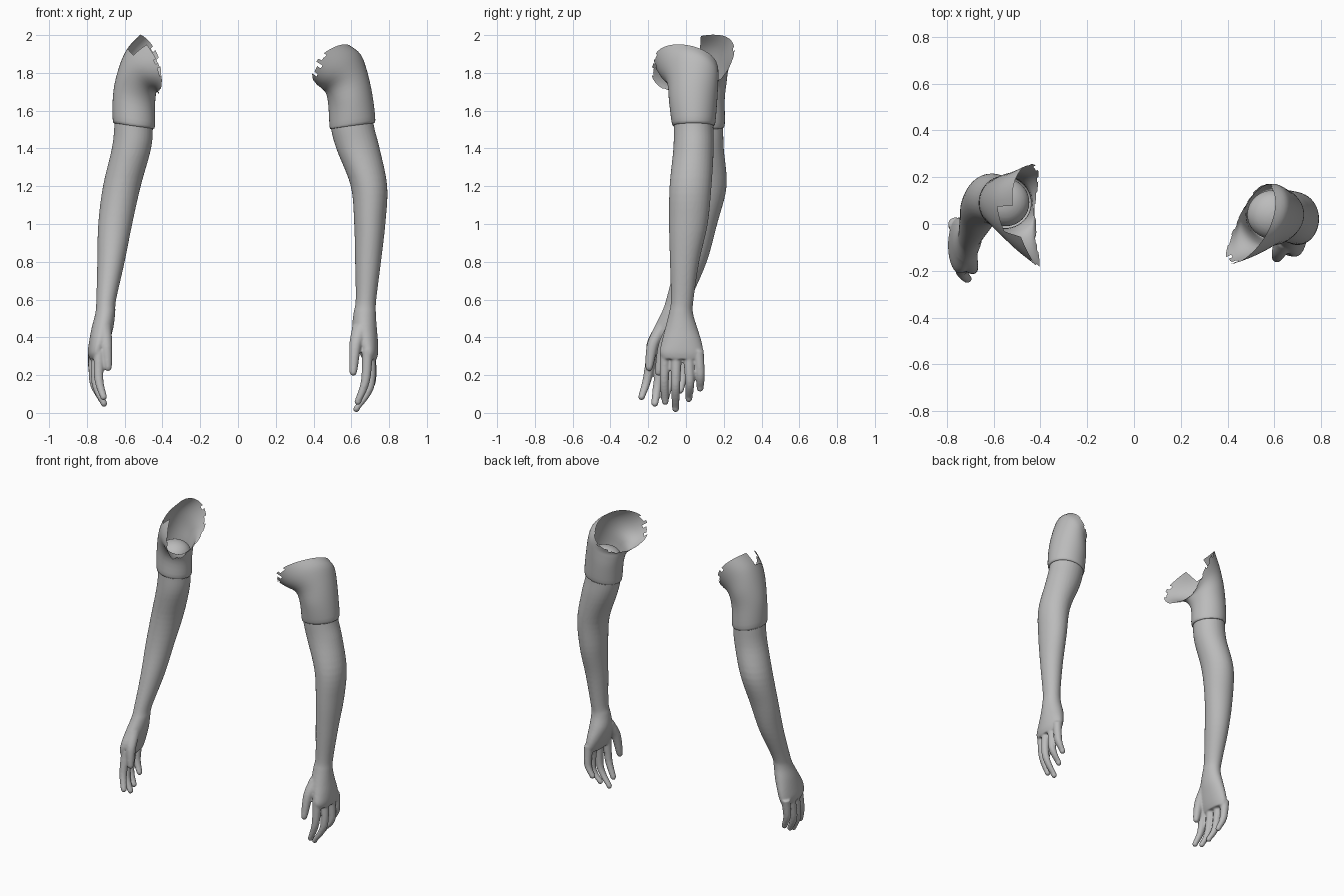
import bpy, bmesh, math, random
from mathutils import Vector

random.seed(4)
grey = bpy.data.materials.new("plain grey")
grey.diffuse_color = (0.5, 0.5, 0.5, 1)


def smooth_path(keys, steps):
    """Catmull-Rom through equal-length tuples of numbers."""
    out, n = [], len(keys)
    for k in range(n - 1):
        p = [keys[max(k - 1, 0)], keys[k], keys[k + 1], keys[min(k + 2, n - 1)]]
        for s in range(steps):
            t = s / steps
            out.append([0.5 * (2 * b + (c - a) * t + (2 * a - 5 * b + 4 * c - d) * t * t
                               + (3 * b - a - 3 * c + d) * t ** 3) for a, b, c, d in zip(*p)])
    return out + [list(keys[-1])]


def loft(bm, rings, capped=True):
    """Skin a list of point loops; returns the face rows."""
    loops = [[bm.verts.new(p) for p in r] for r in rings]
    n, rows = len(loops[0]), []
    for a, b in zip(loops, loops[1:]):
        rows.append([bm.faces.new((a[i], a[(i + 1) % n], b[(i + 1) % n], b[i])) for i in range(n)])
    if capped:
        bm.faces.new(loops[0][::-1])
        bm.faces.new(loops[-1])
    return rows


def ellipse(cx, cy, rx, ry, z, n):
    return [(cx + rx * math.cos(2 * math.pi * i / n), cy + ry * math.sin(2 * math.pi * i / n), z)
            for i in range(n)]


def finish(bm, name):
    bmesh.ops.recalc_face_normals(bm, faces=bm.faces)
    me = bpy.data.meshes.new(name)
    bm.to_mesh(me)
    bm.free()
    me.materials.append(grey)
    ob = bpy.data.objects.new(name, me)
    bpy.context.collection.objects.link(ob)
    me.shade_smooth()
    return ob


def make_arm(name, sections, fingers):
    bm = bmesh.new()
    # rounded shoulder end, hidden in the sleeve
    z, x0, x1, y0, y1 = sections[0]
    cx, cy, rx, ry = (x0 + x1) / 2, (y0 + y1) / 2, (x1 - x0) / 2, (y1 - y0) / 2
    rings = []
    for f in (0.99, 0.95, 0.87, 0.75, 0.6, 0.4, 0.2):
        k = math.sqrt(1 - f * f)
        rings.append(ellipse(cx, cy, rx * k, ry * k, z + 0.08 * f, 32))
    # upper arm, forearm and palm as one stack of ellipses: z, x range, y range
    rings += [ellipse((x0 + x1) / 2, (y0 + y1) / 2, (x1 - x0) / 2, (y1 - y0) / 2, z, 32)
              for z, x0, x1, y0, y1 in smooth_path(sections, 5)]
    loft(bm, rings)
    # fingers and thumb with rounded tips
    for k, keys in enumerate(fingers):
        base, tip = (0.046, 0.020) if k == 4 else (0.030, 0.019)
        pts = smooth_path(keys, 8)
        rings = []
        for j, (x, y, z) in enumerate(pts):
            r = base + (tip - base) * j / (len(pts) - 1)
            rings.append(ellipse(x, y, r, r, z, 14))
        for f in (0.5, 0.87, 0.99):
            k = r * math.sqrt(1 - f * f)
            rings.append(ellipse(x, y, k, k, z - r * f, 14))
        loft(bm, rings)
    ob = finish(bm, name)
    # fuse the parts into one skin
    mod = ob.modifiers.new("fuse", 'REMESH')
    mod.mode, mod.voxel_size, mod.use_smooth_shade = 'VOXEL', 0.0065, True
    mod = ob.modifiers.new("relax", 'SMOOTH')
    mod.factor, mod.iterations = 0.5, 6


def make_sleeve(name, keys, bite, n=44):
    # each key ring: outer, front, inner, back point
    rings = []
    for row in smooth_path([sum(k, ()) for k in keys], 4):
        o, f, i, b = (Vector(row[j:j + 3]) for j in (0, 3, 6, 9))
        ring = []
        for s in range(n):
            a = 2 * math.pi * s / n
            ring.append((o + f + i + b) / 4 + (o - i) / 2 * math.cos(a) + (f - b) / 2 * math.sin(a)
                        + (o + i - f - b) / 4 * math.cos(2 * a))
        rings.append(ring)
    bm = bmesh.new()
    rows = loft(bm, rings, capped=False)
    # torn edge around the armhole, with a deeper bite at the front of the shoulder
    torn = set()
    for s in range(1, n - 8):
        depth = bite if s < 5 else random.choice((0, 0, 1, 1, 2)) if s > 7 else 0
        torn.update(rows[-1 - d][s] for d in range(depth))
    bmesh.ops.delete(bm, geom=list(torn), context='FACES')
    finish(bm, name)


# arm on the -x side
make_arm("right_arm",
         [(1.65, -.652, -.447, -.01, .195), (1.52, -.655, -.45, -.01, .197), (1.40, -.668, -.46, -.01, .20),
          (1.20, -.715, -.515, 0, .215),
          (1.0, -.74, -.56, -.015, .165), (.8, -.745, -.60, -.055, .11), (.6, -.75, -.645, -.105, .025),
          (.53, -.755, -.65, -.13, .01), (.45, -.775, -.66, -.17, .02), (.38, -.788, -.68, -.205, .028),
          (.32, -.795, -.70, -.21, .028), (.285, -.785, -.715, -.19, .015)],
         [[(-.735, -.178, .33), (-.737, -.205, .18), (-.712, -.235, .085)],
          [(-.75, -.12, .32), (-.75, -.15, .15), (-.71, -.165, .05)],
          [(-.762, -.06, .32), (-.762, -.09, .16), (-.722, -.11, .07)],
          [(-.765, 0, .32), (-.765, -.015, .2), (-.735, -.03, .12)],
          [(-.715, -.12, .46), (-.698, -.175, .36), (-.688, -.195, .24)]])
make_sleeve("right_sleeve", [
    ((-.648, .09, 1.535), (-.555, -.008, 1.52), (-.457, .09, 1.505), (-.555, .19, 1.515)),
    ((-.663, .09, 1.55), (-.555, -.02, 1.535), (-.44, .09, 1.515), (-.555, .205, 1.525)),
    ((-.66, .09, 1.70), (-.55, -.02, 1.66), (-.44, .09, 1.62), (-.55, .205, 1.66)),
    ((-.63, .09, 1.83), (-.53, -.06, 1.75), (-.435, .08, 1.68), (-.53, .215, 1.75)),
    ((-.585, .10, 1.93), (-.48, -.125, 1.80), (-.43, .05, 1.70), (-.48, .225, 1.82)),
    ((-.52, .11, 2.0), (-.415, -.18, 1.83), (-.42, .02, 1.69), (-.42, .25, 1.88))], 4)

# arm on the +x side
make_arm("left_arm",
         [(1.65, .483, .705, -.065, .145), (1.52, .49, .72, -.065, .145), (1.40, .52, .75, -.067, .147),
          (1.20, .597, .79, -.087, .135),
          (1.0, .615, .78, -.09, .115), (.8, .62, .757, -.085, .07), (.6, .623, .732, -.08, .04),
          (.53, .612, .73, -.09, .037), (.45, .605, .735, -.11, .06), (.38, .62, .741, -.128, .082),
          (.32, .642, .742, -.14, .092), (.285, .66, .735, -.125, .083)],
         [[(.685, -.11, .33), (.675, -.115, .17), (.635, -.11, .06)],
          [(.698, -.05, .33), (.698, -.055, .14), (.627, -.055, .022)],
          [(.70, .012, .33), (.705, .02, .16), (.647, .015, .075)],
          [(.70, .065, .33), (.70, .075, .2), (.665, .075, .13)],
          [(.65, -.06, .46), (.622, -.115, .36), (.61, -.145, .215)]])
make_sleeve("left_sleeve", [
    ((.712, .04, 1.535), (.60, -.063, 1.52), (.492, .04, 1.505), (.60, .143, 1.52)),
    ((.727, .04, 1.55), (.605, -.075, 1.535), (.485, .04, 1.515), (.605, .155, 1.535)),
    ((.712, .04, 1.68), (.595, -.09, 1.65), (.478, .04, 1.63), (.595, .165, 1.65)),
    ((.685, .03, 1.80), (.56, -.10, 1.75), (.467, .03, 1.69), (.595, .17, 1.74)),
    ((.643, .01, 1.90), (.49, -.14, 1.81), (.45, .01, 1.715), (.59, .172, 1.79)),
    ((.58, -.015, 1.95), (.415, -.17, 1.86), (.435, 0, 1.73), (.565, .17, 1.83))], 0)
